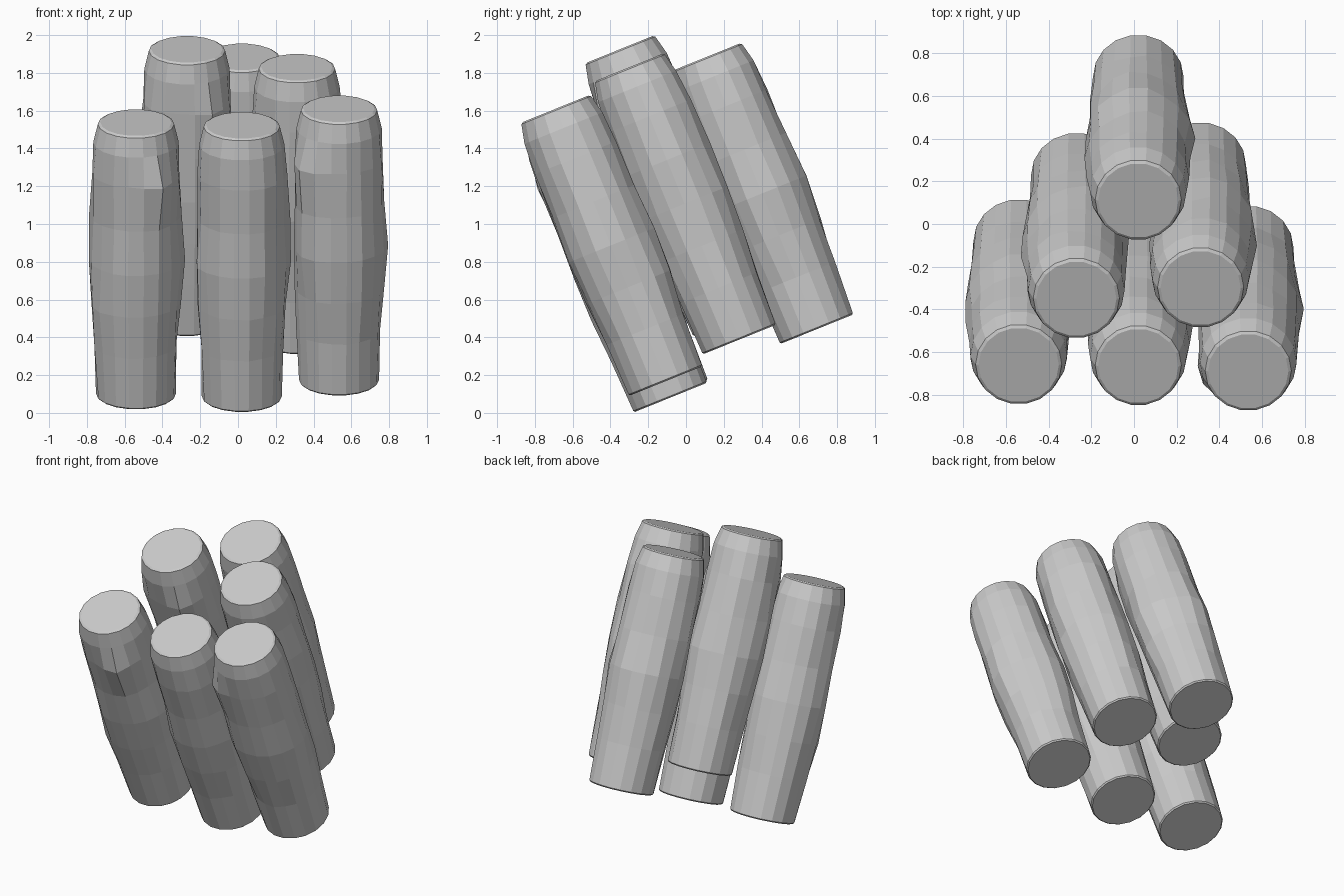
import bpy, bmesh, math, random
from mathutils import Matrix

if "Cube" in bpy.data.objects:
    bpy.data.objects.remove(bpy.data.objects["Cube"])

SIDES = 18
LENGTH = 1.555
# distance from the top end, radius
PROFILE = [(0, .188), (.008, .202), (.11, .226), (.28, .234), (.53, .234), (.78, .241),
           (1.02, .234), (1.26, .22), (1.547, .212), (LENGTH, .204)]
TILT = Matrix.Rotation(math.radians(22), 4, 'X')   # whole stack leans to the front


def add_log(name, top, bumps, seed):
    """Lumpy log; bumps are (angle in degrees, distance from top, height)."""
    rng = random.Random(seed)
    bm = bmesh.new()
    rings = []
    for i, (s, r) in enumerate(PROFILE):
        ring = []
        for k in range(SIDES):
            a = 2 * math.pi * k / SIDES
            rad = r
            if 2 < i < len(PROFILE) - 2:
                rad += rng.uniform(-.007, .007)
                for deg, bs, h in bumps:
                    da = (math.degrees(a) - deg + 180) % 360 - 180
                    rad += h * max(0, 1 - abs(da) / 32) * max(0, 1 - abs(s - bs) / .33)
            ring.append(bm.verts.new((rad * math.cos(a), rad * math.sin(a), -s)))
        rings.append(ring)
    # bark faces and end cuts
    for upper, lower in zip(rings, rings[1:]):
        for k in range(SIDES):
            j = (k + 1) % SIDES
            bm.faces.new((upper[k], lower[k], lower[j], upper[j]))
    bm.faces.new(rings[0])
    bm.faces.new(rings[-1][::-1])
    bmesh.ops.recalc_face_normals(bm, faces=bm.faces)
    mesh = bpy.data.meshes.new(name)
    bm.to_mesh(mesh)
    bm.free()
    obj = bpy.data.objects.new(name, mesh)
    obj.matrix_world = Matrix.Translation(top) @ TILT
    bpy.context.collection.objects.link(obj)


# front row of three, middle row of two, single log at the back
add_log("log_front_left", (-.54, -.66, 1.537),
        [(300, .28, .05), (180, .55, .02), (0, .8, .015), (215, 1.1, .03)], 1)
add_log("log_front_middle", (.02, -.665, 1.523),
        [(0, .6, .03), (120, .5, .03), (200, .9, .01)], 2)
add_log("log_front_right", (.535, -.69, 1.61),
        [(225, .28, .05), (0, .75, .015), (230, .75, .03), (100, .9, .02)], 3)
add_log("log_middle_left", (-.27, -.35, 1.925),
        [(300, .3, .03), (180, .6, .03), (80, .75, .02), (220, .3, .02)], 4)
add_log("log_middle_right", (.312, -.30, 1.83),
        [(0, .55, .035), (250, .8, .03), (70, .5, .02)], 5)
add_log("log_back", (.02, .11, 1.885),
        [(0, .8, .03), (90, .78, .02), (180, .55, .02), (300, .45, .025)], 6)
